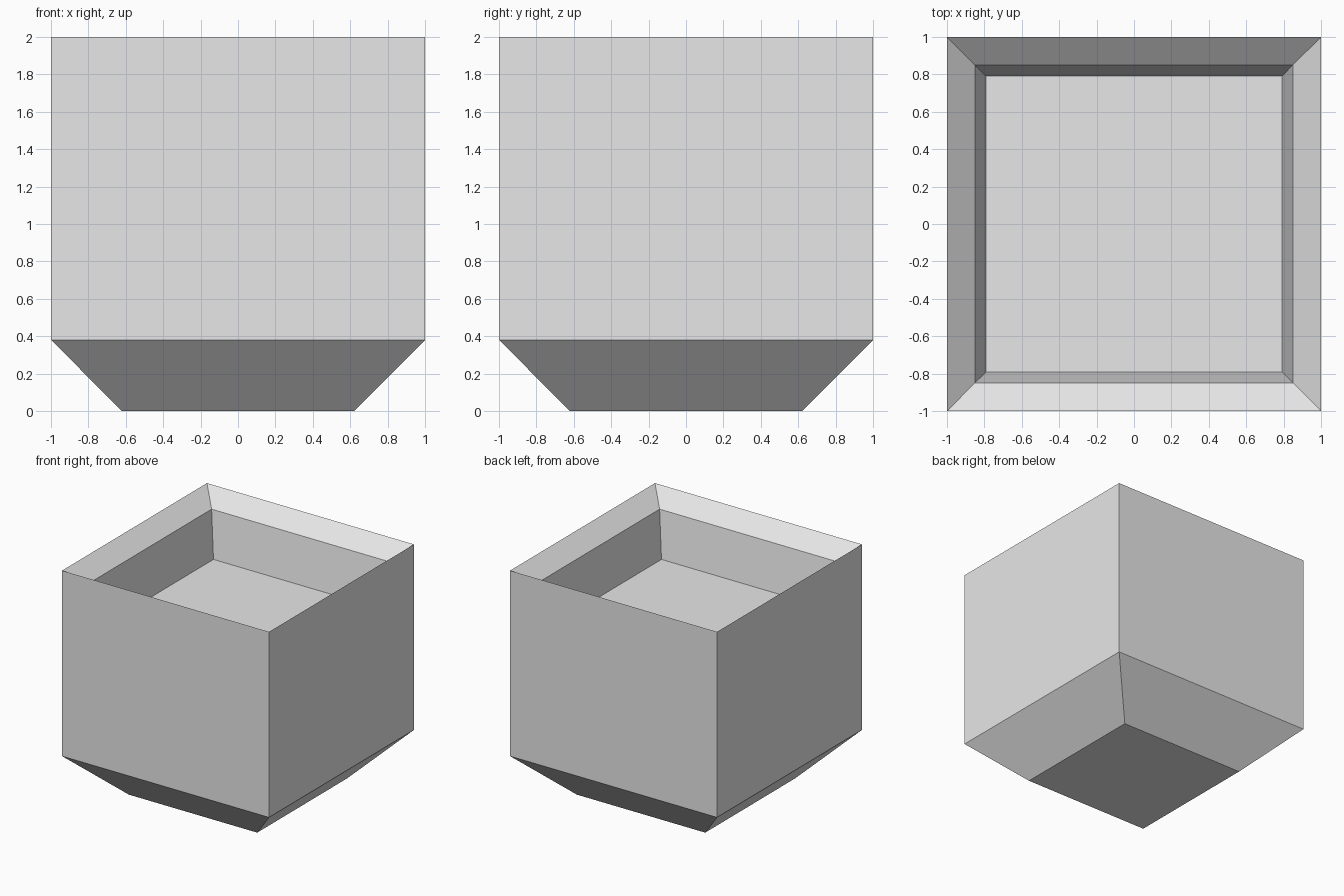
import bpy
import bmesh

cube = bpy.data.objects.get("Cube")
if cube:
    bpy.data.objects.remove(cube, do_unlink=True)

# Single plain grey material
grey = bpy.data.materials.new("light_grey")
grey.use_nodes = True
colour = (0.8, 0.8, 0.8, 1.0)
grey.diffuse_color = colour
grey.node_tree.nodes["Principled BSDF"].inputs["Base Color"].default_value = colour

# Square profile from base to basin floor: (half width, height)
PROFILE = [
    (0.62, 0.0),    # base
    (1.0, 0.38),    # top of the tapered foot
    (1.0, 2.0),     # rim
    (0.85, 1.87),   # bottom of the sloping lip
    (0.79, 1.47),   # basin floor
]


def square_ring(bm, half, z):
    corners = ((-1, -1), (1, -1), (1, 1), (-1, 1))
    return [bm.verts.new((sx * half, sy * half, z)) for sx, sy in corners]


bm = bmesh.new()
rings = [square_ring(bm, half, z) for half, z in PROFILE]

# Walls between neighbouring rings
for lower, upper in zip(rings, rings[1:]):
    for i in range(4):
        j = (i + 1) % 4
        bm.faces.new((lower[i], lower[j], upper[j], upper[i]))

# Underside and basin floor
bm.faces.new(list(reversed(rings[0])))
bm.faces.new(rings[-1])
bmesh.ops.recalc_face_normals(bm, faces=bm.faces[:])

mesh = bpy.data.meshes.new("square_planter")
bm.to_mesh(mesh)
bm.free()
mesh.materials.append(grey)
planter = bpy.data.objects.new("square_planter", mesh)
bpy.context.collection.objects.link(planter)
